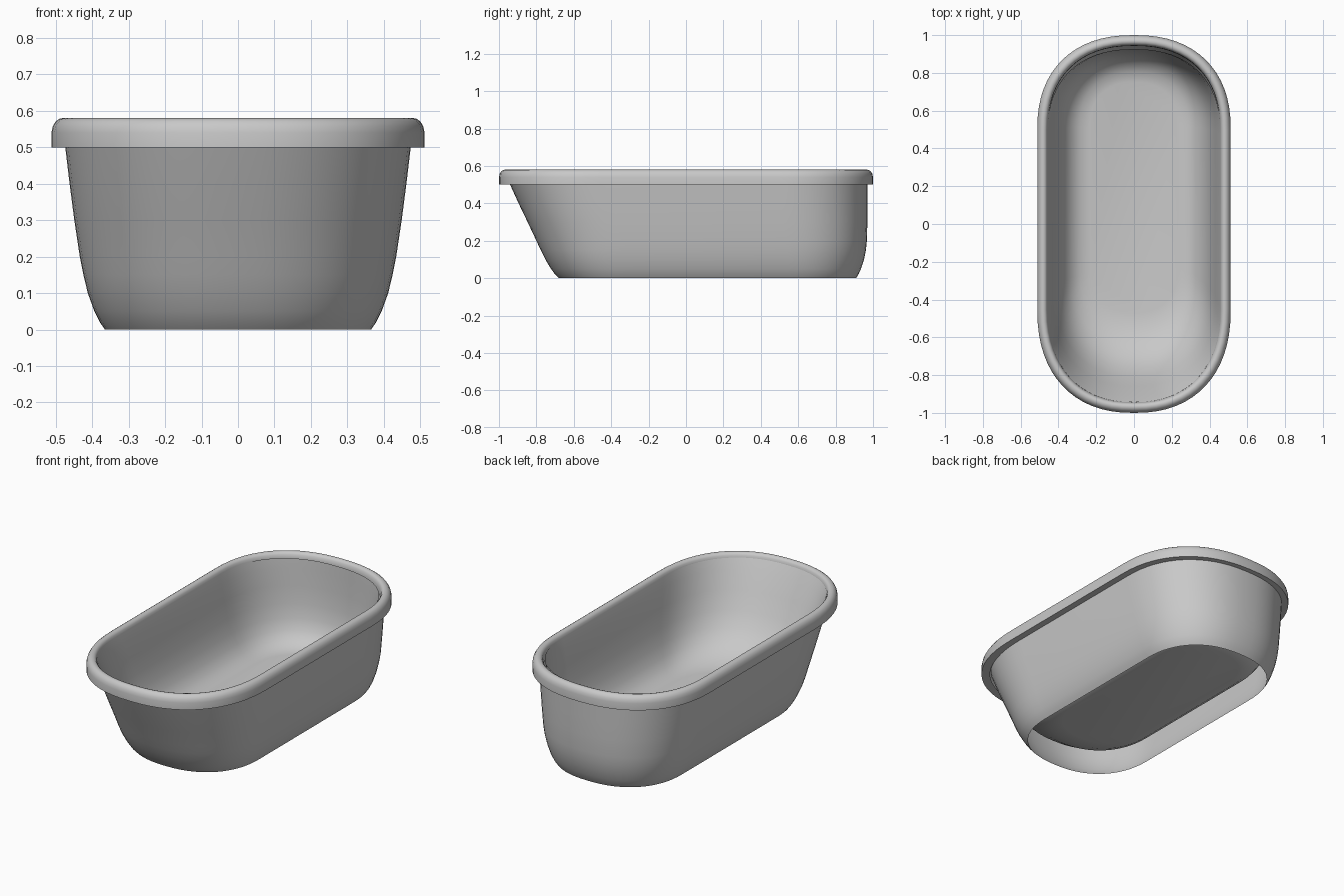
import bpy, bmesh, math

enamel = bpy.data.materials.new("grey_enamel")
enamel.diffuse_color = (0.58, 0.58, 0.58, 1)

STEPS = 32   # segments in each rounded end


def outline(hx, front, back, rf, rb, p=2.3):
    """Oval loop with straight sides, counter-clockwise: back end, then front end."""
    pts = []
    for half, y0, ry in ((0, back - rb, rb), (1, front + rf, rf)):
        for k in range(STEPS + 1):
            t = math.pi * (half + k / STEPS)
            c, s = math.cos(t), math.sin(t)
            x = math.copysign(abs(c) ** (2 / p), c) * hx
            y = math.copysign(abs(s) ** (2 / p), s) * ry
            pts.append((x, y0 + y))
    return pts


def loft(name, rings, cap=False, angle=40):
    """Skin a stack of (z, half width, front y, back y, front radius, back radius)."""
    bm = bmesh.new()
    loops = [[bm.verts.new((x, y, r[0])) for x, y in outline(*r[1:])] for r in rings]
    n = len(loops[0])
    for a, b in zip(loops, loops[1:]):
        for i in range(n):
            j = (i + 1) % n
            bm.faces.new((a[i], a[j], b[j], b[i]))
    if cap:
        bm.faces.new(loops[-1])
    me = bpy.data.meshes.new(name)
    bm.to_mesh(me)
    bm.free()
    me.materials.append(enamel)
    ob = bpy.data.objects.new(name, me)
    bpy.context.collection.objects.link(ob)
    bpy.ops.object.select_all(action='DESELECT')
    ob.select_set(True)
    bpy.context.view_layer.objects.active = ob
    bpy.ops.object.shade_smooth_by_angle(angle=math.radians(angle))
    return ob


# outer wall, open underneath, with a sloping front end
loft("outer_wall", [
    (0.00, 0.365, -0.68, 0.910, 0.36, 0.36),
    (0.02, 0.379, -0.70, 0.922, 0.38, 0.37),
    (0.05, 0.394, -0.722, 0.936, 0.40, 0.39),
    (0.10, 0.412, -0.752, 0.952, 0.42, 0.41),
    (0.15, 0.424, -0.777, 0.962, 0.44, 0.42),
    (0.20, 0.434, -0.80, 0.967, 0.46, 0.43),
    (0.30, 0.449, -0.847, 0.970, 0.48, 0.45),
    (0.40, 0.462, -0.895, 0.970, 0.50, 0.46),
    (0.51, 0.475, -0.945, 0.970, 0.52, 0.47),
])

# rolled rim: underside, outer edge, rounded top, inner lip; inset from widest loop
rim_section = [(0.50, 0.045), (0.50, 0.0), (0.54, 0.0), (0.558, 0.004),
               (0.571, 0.012), (0.578, 0.022), (0.58, 0.032), (0.577, 0.043),
               (0.567, 0.051), (0.55, 0.055), (0.52, 0.057)]
loft("rim", [(z, 0.512 - d, -1 + d, 1 - d, 0.55 - d, 0.50 - d)
             for z, d in rim_section])

# inner basin with a raised, softly rounded floor
loft("basin", [
    (0.555, 0.458, -0.944, 0.926, 0.50, 0.44),
    (0.50, 0.446, -0.912, 0.924, 0.49, 0.44),
    (0.40, 0.431, -0.860, 0.921, 0.47, 0.43),
    (0.30, 0.413, -0.808, 0.914, 0.45, 0.42),
    (0.22, 0.391, -0.756, 0.901, 0.42, 0.40),
    (0.16, 0.363, -0.696, 0.880, 0.39, 0.37),
    (0.12, 0.332, -0.630, 0.850, 0.35, 0.34),
    (0.09, 0.288, -0.55, 0.806, 0.30, 0.29),
    (0.08, 0.235, -0.47, 0.752, 0.24, 0.24),
], cap=True, angle=60)
